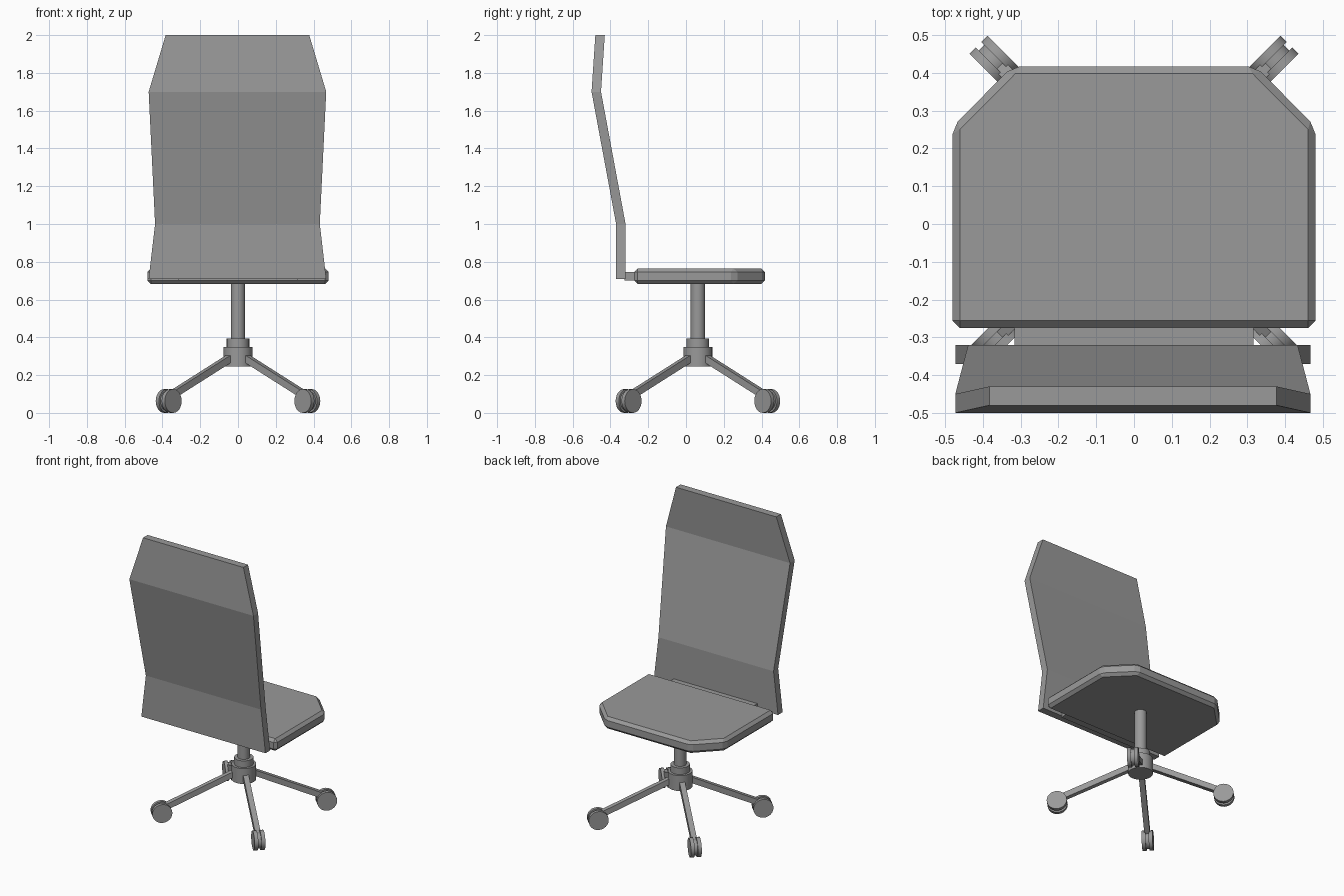
import bpy, bmesh, math
from mathutils import Vector, Matrix

if "Cube" in bpy.data.objects:
    bpy.data.objects.remove(bpy.data.objects["Cube"])

grey = bpy.data.materials.new("grey")
grey.diffuse_color = (0.32, 0.32, 0.32, 1)
grey.use_nodes = True
grey.node_tree.nodes["Principled BSDF"].inputs["Base Color"].default_value = grey.diffuse_color
BASE_Y = 0.063  # centre of the pedestal


def make(name, bm, smooth=False):
    bmesh.ops.recalc_face_normals(bm, faces=bm.faces)
    mesh = bpy.data.meshes.new(name)
    bm.to_mesh(mesh)
    bm.free()
    mesh.materials.append(grey)
    ob = bpy.data.objects.new(name, mesh)
    bpy.context.collection.objects.link(ob)
    if smooth:
        bpy.ops.object.select_all(action='DESELECT')
        ob.select_set(True)
        bpy.context.view_layer.objects.active = ob
        bpy.ops.object.shade_smooth_by_angle(angle=math.radians(30))
    return ob


def cylinder(bm, r, z0, z1, matrix=Matrix()):
    m = matrix @ Matrix.Translation((0, 0, (z0 + z1) / 2))
    bmesh.ops.create_cone(bm, cap_ends=True, segments=24, radius1=r,
                          radius2=r, depth=z1 - z0, matrix=m)


def box(bm, size, matrix):
    bmesh.ops.create_cube(bm, size=1, matrix=matrix @ Matrix.Diagonal((*size, 1)))


# Seat: outline with cut front corners, chamfered all round
half = [(0.48, -0.275), (0.48, 0.258), (0.322, 0.417)]
outline = half + [(-x, y) for x, y in reversed(half)]
bm = bmesh.new()
face = bm.faces.new([bm.verts.new((x, y, 0.682)) for x, y in outline])
ext = bmesh.ops.extrude_face_region(bm, geom=[face])
bmesh.ops.translate(bm, vec=(0, 0, 0.083),
                    verts=[g for g in ext["geom"] if isinstance(g, bmesh.types.BMVert)])
bmesh.ops.recalc_face_normals(bm, faces=bm.faces)
bmesh.ops.bevel(bm, geom=bm.edges[:], offset=0.019, segments=1, affect='EDGES')
make("seat", bm)

# Bracket joining seat and backrest
bm = bmesh.new()
box(bm, (0.632, 0.075, 0.045), Matrix.Translation((0, -0.2875, 0.724)))
make("back_bracket", bm)

# Backrest: bent panel of rows (height, half width, rear y)
rows = [(0.71, 0.47, -0.37), (1.0, 0.436, -0.37), (1.7, 0.47, -0.5), (2.0, 0.38, -0.48)]
bm = bmesh.new()
rings = []
for z, w, y in rows:
    pts = [(-w, y), (w, y), (w, y + 0.05), (-w, y + 0.05)]
    rings.append([bm.verts.new((px - 0.003, py, z)) for px, py in pts])
for a, b in zip(rings, rings[1:]):
    for i in range(4):
        j = (i + 1) % 4
        bm.faces.new((a[i], a[j], b[j], b[i]))
bm.faces.new(rings[0])
bm.faces.new(rings[-1])
make("backrest", bm)

# Column, collar and hub
for name, r, z0, z1 in [("column", 0.038, 0.39, 0.69), ("collar", 0.06, 0.345, 0.395),
                        ("hub", 0.077, 0.245, 0.35)]:
    bm = bmesh.new()
    cylinder(bm, r, z0, z1, Matrix.Translation((0, BASE_Y, 0)))
    make(name, bm, True)

# Four diagonal legs with twin-wheel casters
for i in range(4):
    turn = Matrix.Translation((0, BASE_Y, 0)) @ Matrix.Rotation(math.radians(45 + 90 * i), 4, 'Z')
    start, end = Vector((0.05, 0, 0.295)), Vector((0.50, 0, 0.093))
    d = end - start
    tilt = Matrix.Rotation(math.atan2(-d.z, d.x), 4, 'Y')
    bm = bmesh.new()
    box(bm, (d.length, 0.035, 0.037), turn @ Matrix.Translation((start + end) / 2) @ tilt)
    make(f"leg_{i + 1}", bm)

    axle = turn @ Matrix.Translation((0.519, 0, 0.066)) @ Matrix.Rotation(math.pi / 2, 4, 'X')
    bm = bmesh.new()
    cylinder(bm, 0.063, -0.034, -0.01, axle)
    cylinder(bm, 0.063, 0.01, 0.034, axle)
    cylinder(bm, 0.052, -0.012, 0.012, axle)
    bmesh.ops.translate(bm, verts=bm.verts, vec=(0, 0, -min(v.co.z for v in bm.verts)))
    make(f"caster_{i + 1}", bm, True)
